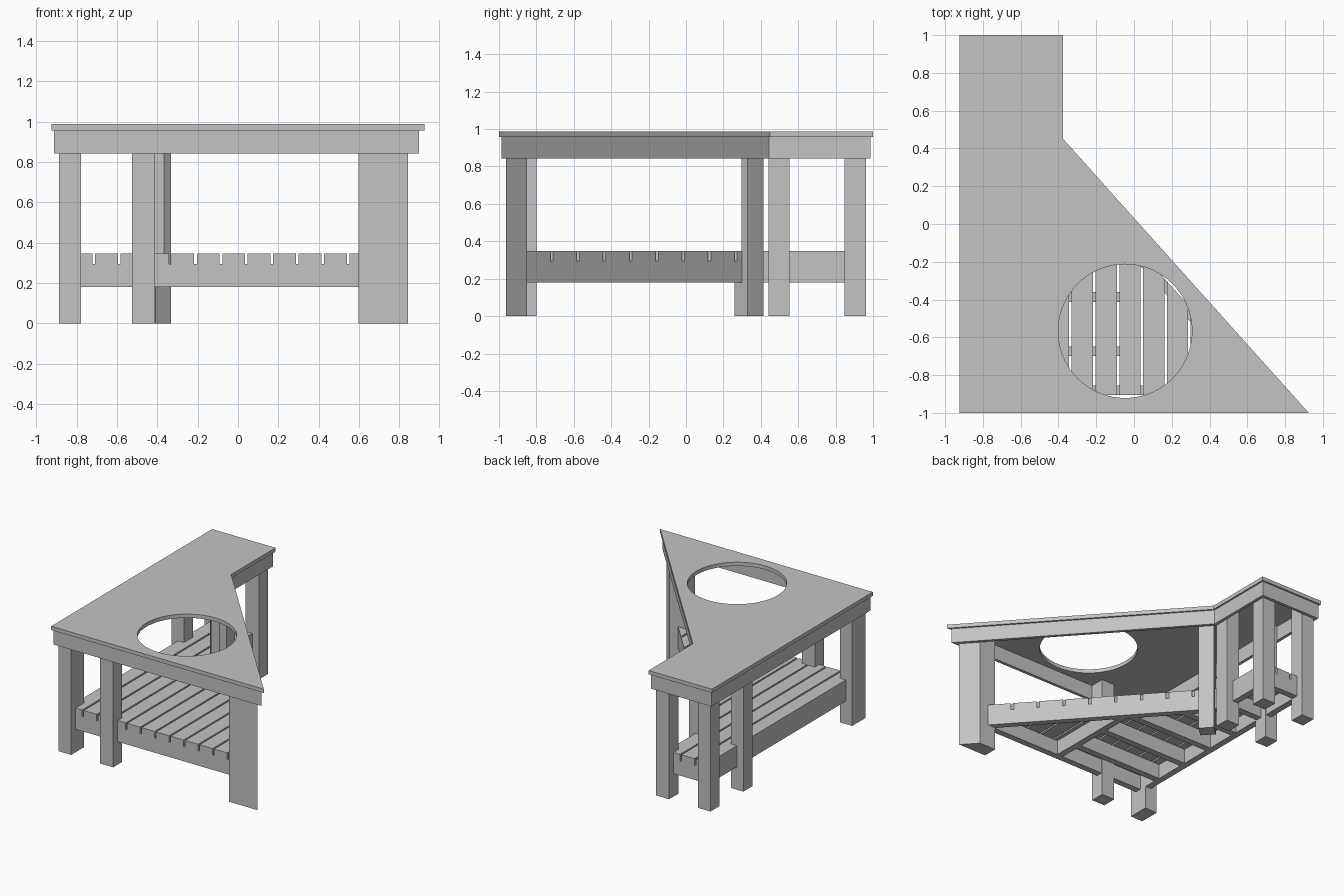
import bpy, bmesh, math
from mathutils import Vector

if "Cube" in bpy.data.objects:
    bpy.data.objects.remove(bpy.data.objects["Cube"])

grey = bpy.data.materials.new("plain_grey_timber")
grey.use_nodes = True
colour = (0.55, 0.55, 0.55, 1)
grey.diffuse_color = colour
grey.node_tree.nodes["Principled BSDF"].inputs["Base Color"].default_value = colour


def prism(name, loops, z0, z1):
    """Extrude an outline, with optional inner hole loops, from z0 to z1."""
    bm = bmesh.new()
    edges = []
    for loop in loops:
        vs = [bm.verts.new((x, y, z0)) for x, y in loop]
        edges += [bm.edges.new((v, vs[i - 1])) for i, v in enumerate(vs)]
    bmesh.ops.triangle_fill(bm, edges=edges, use_beauty=True, use_dissolve=False, normal=(0, 0, 1))
    new = bmesh.ops.extrude_face_region(bm, geom=bm.faces[:])["geom"]
    bmesh.ops.translate(bm, vec=(0, 0, z1 - z0),
                        verts=[g for g in new if isinstance(g, bmesh.types.BMVert)])
    bmesh.ops.recalc_face_normals(bm, faces=bm.faces[:])
    mesh = bpy.data.meshes.new(name)
    bm.to_mesh(mesh)
    bm.free()
    mesh.materials.append(grey)
    obj = bpy.data.objects.new(name, mesh)
    bpy.context.collection.objects.link(obj)
    return obj


def rect(x0, x1, y0, y1):
    return [(x0, y0), (x1, y0), (x1, y1), (x0, y1)]


def inset(poly, d):
    """Offset a counter-clockwise outline inwards by d."""
    pts = [Vector(p) for p in poly]
    out = []
    for i, p in enumerate(pts):
        a = (p - pts[i - 1]).normalized()
        b = (pts[(i + 1) % len(pts)] - p).normalized()
        na, nb = Vector((-a.y, a.x)), Vector((-b.y, b.x))
        out.append(tuple(p + (na + nb) * d / (1 + na.dot(nb))))
    return out


def clip(poly, axis, value, side):
    """Keep the part of an outline on one side of an axis-aligned line."""
    out = []
    for i, q in enumerate(poly):
        p = poly[i - 1]
        dp, dq = (p[axis] - value) * side, (q[axis] - value) * side
        if dp * dq < 0:
            out.append(tuple(Vector(p).lerp(Vector(q), dp / (dp - dq))))
        if dq >= 0:
            out.append(q)
    return out


# Heights and main outline
BOARD, SLAT, SHELF = 0.18, 0.295, 0.347
APRON, TOP, HIGH = 0.842, 0.957, 0.987
outline = [(-0.925, -1), (0.925, -1), (-0.375, 0.45), (-0.375, 1), (-0.925, 1)]

# Table top with round opening
hole = [(-0.047 + 0.354 * math.cos(math.tau * i / 72),
         -0.567 + 0.354 * math.sin(math.tau * i / 72)) for i in range(72)]
prism("table_top", [outline, hole], TOP, HIGH)

# Apron frame under the top
prism("apron", [inset(outline, 0.013), inset(outline, 0.037)], APRON, TOP)

# Square legs
LEFT, INNER = (-0.886, -0.778), (-0.526, -0.412)
FRONT, MIDDLE, BACK = (-0.962, -0.85), (0.44, 0.553), (0.847, 0.962)
legs = {
    "front_corner_leg": LEFT + (-0.962, -0.8),
    "front_middle_leg": INNER + FRONT,
    "outer_middle_leg": LEFT + MIDDLE,
    "inner_middle_leg": INNER + MIDDLE,
    "outer_back_leg": LEFT + BACK,
    "inner_back_leg": INNER + BACK,
}
for name, r in legs.items():
    prism(name, [rect(*r)], 0, TOP)

# Wedge leg at the pointed corner
wedge = clip(clip(inset(outline, 0.037), 0, 0.598, 1), 1, -0.85, -1)
prism("pointed_corner_leg", [wedge], 0, TOP)

# Turned leg at the inside corner, cut back above the shelf
turned = [(-0.331, 0.33), (-0.407, 0.415), (-0.485, 0.345), (-0.408, 0.26)]
prism("turned_leg_lower", [turned], 0, SHELF)
prism("turned_leg_upper", [clip(turned, 1, 0.297, 1)], SHELF, TOP)

# Shelf frame
shelf = inset(outline, 0.094)
inner = inset(outline, 0.144)
prism("shelf_frame", [shelf, inner], BOARD, SLAT)

# Shelf joists
BEAM = (-0.045, 0.005)
prism("shelf_beam", [clip(clip(inner, 0, BEAM[0], 1), 0, BEAM[1], -1)], BOARD, SLAT)
for i in range(5):
    y = -0.70 + 0.288 * i
    joist = clip(clip(inner, 1, y, 1), 1, y + 0.052, -1)
    prism(f"shelf_joist_{i + 1}", [clip(joist, 0, BEAM[0], -1)], BOARD, SLAT)

# Shelf slats, trimmed to the shelf outline
for i in range(13):
    x = -0.834 + 0.126 * i
    slat = clip(clip(shelf, 0, x, 1), 0, x + 0.113, -1)
    if len(slat) > 2:
        prism(f"shelf_slat_{i + 1}", [slat], SLAT, SHELF)
